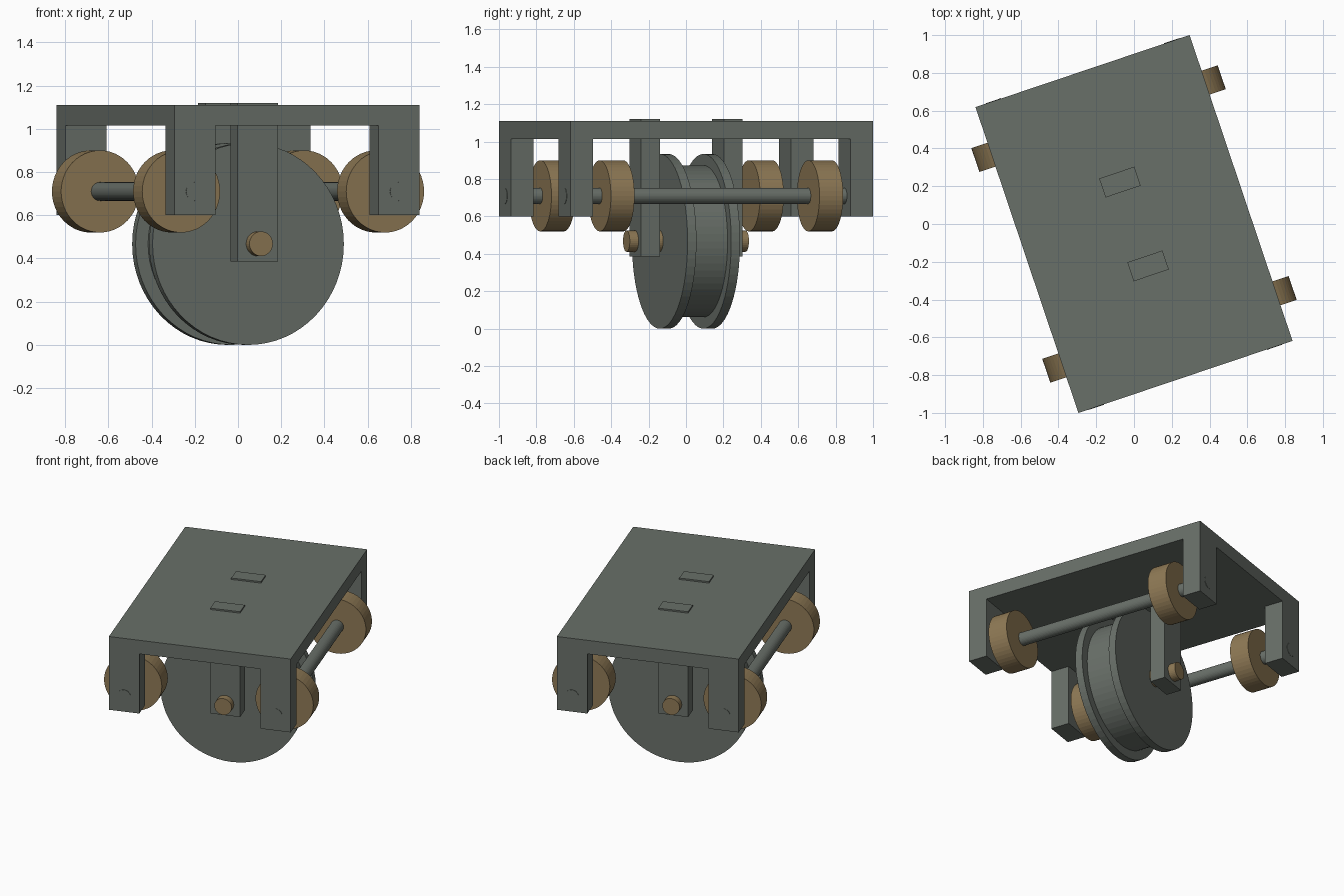
import bpy, bmesh, math
from mathutils import Matrix

if "Cube" in bpy.data.objects:
    bpy.data.objects.remove(bpy.data.objects["Cube"])

TURN = Matrix.Rotation(math.radians(18.6), 4, 'Z')   # whole trolley is yawed
W, L = 0.598, 0.854                                  # half width / half length of deck


def material(name, color):
    m = bpy.data.materials.new(name)
    m.diffuse_color = (*color, 1)
    m.use_nodes = True
    m.node_tree.nodes["Principled BSDF"].inputs["Base Color"].default_value = m.diffuse_color
    return m


STEEL = material("dark_steel", (0.14, 0.16, 0.14))
BRASS = material("brass", (0.27, 0.19, 0.09))


def finish(name, bm, mat):
    bmesh.ops.recalc_face_normals(bm, faces=bm.faces)
    bm.transform(TURN)
    me = bpy.data.meshes.new(name)
    bm.to_mesh(me)
    bm.free()
    me.materials.append(mat)
    ob = bpy.data.objects.new(name, me)
    bpy.context.collection.objects.link(ob)
    return ob


def box(name, lo, hi, mat=STEEL):
    bm = bmesh.new()
    bmesh.ops.create_cube(bm, size=1)
    for v in bm.verts:
        v.co = [(a + b) / 2 + c * (b - a) for a, b, c in zip(lo, hi, v.co)]
    return finish(name, bm, mat)


def lathe(name, profile, x, z, mat, n=48):
    """Spin a closed (y, radius) profile around an axle line parallel to Y."""
    bm = bmesh.new()
    rings = []
    for y, r in profile:
        rings.append([bm.verts.new((x + r * math.sin(2 * math.pi * i / n), y,
                                    z + r * math.cos(2 * math.pi * i / n)))
                      for i in range(n)])
    for a, b in zip(rings, rings[1:]):
        for i in range(n):
            j = (i + 1) % n
            bm.faces.new((a[i], a[j], b[j], b[i]))
    bm.faces.new(rings[0])
    bm.faces.new(rings[-1])
    return finish(name, bm, mat)


def rod(name, y0, y1, r, x, z, mat, n=48):
    return lathe(name, [(y0, r), (y1, r)], x, z, mat, n)


# Deck plate
box("deck", (-W, -L, 1.015), (W, L, 1.11))

for sx, side in ((-1, "left"), (1, "right")):
    # Long axle on each side
    rod(f"axle_{side}", -L - 0.002, L + 0.002, 0.043, sx * 0.498, 0.71, STEEL, 32)
    for sy, end in ((-1, "front"), (1, "back")):
        # Corner leg
        xs = sorted((sx * W, sx * (W - 0.2)))
        ys = sorted((sy * L, sy * (L - 0.128)))
        box(f"leg_{end}_{side}", (xs[0], ys[0], 0.6), (xs[1], ys[1], 1.015))
        # Small brass wheel just inside the leg
        rod(f"wheel_{end}_{side}", sy * 0.522, sy * 0.655, 0.19, sx * 0.498, 0.71, BRASS)

# Central struts, passing up through the deck
for sy, end in ((-1, "front"), (1, "back")):
    ys = sorted((sy * 0.181, sy * 0.287))
    box(f"strut_{end}", (-0.098, ys[0], 0.387), (0.098, ys[1], 1.12))

# Grooved pulley wheel and its pin
lathe("pulley", [(-0.148, 0.467), (-0.098, 0.467), (-0.098, 0.406),
                 (0.098, 0.406), (0.098, 0.467), (0.148, 0.467)], 0, 0.467, STEEL, 64)
rod("pulley_pin", -0.336, 0.336, 0.057, 0, 0.468, BRASS, 32)
